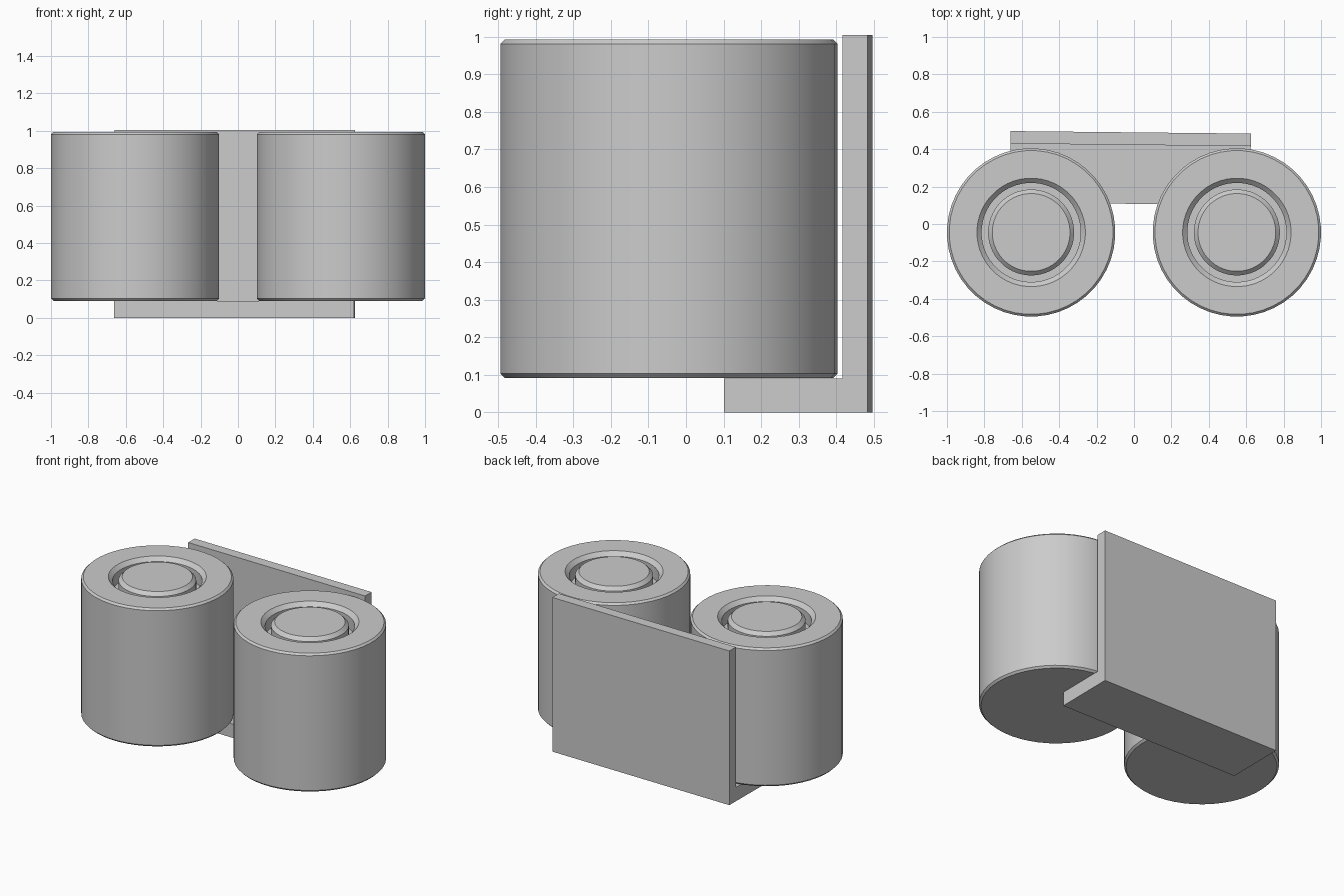
import bpy, bmesh
from math import sin, cos, pi, radians

if "Cube" in bpy.data.objects:
    bpy.data.objects.remove(bpy.data.objects["Cube"])

SIDES = 48


def make_object(name, bm):
    bmesh.ops.recalc_face_normals(bm, faces=bm.faces[:])
    mesh = bpy.data.meshes.new(name)
    bm.to_mesh(mesh)
    bm.free()
    obj = bpy.data.objects.new(name, mesh)
    bpy.context.collection.objects.link(obj)
    return obj


def lathe(name, profile, location):
    """Revolve (radius, z) points about z and cap both ends."""
    bm = bmesh.new()
    rings = []
    for r, z in profile:
        rings.append([bm.verts.new((r * cos(2 * pi * (i + 0.5) / SIDES),
                                    r * sin(2 * pi * (i + 0.5) / SIDES), z))
                      for i in range(SIDES)])
    for a, b in zip(rings, rings[1:]):
        for i in range(SIDES):
            j = (i + 1) % SIDES
            bm.faces.new((a[i], a[j], b[j], b[i]))
    bm.faces.new(rings[0])
    bm.faces.new(rings[-1])
    obj = make_object(name, bm)
    obj.location = location
    bpy.ops.object.select_all(action='DESELECT')
    obj.select_set(True)
    bpy.context.view_layer.objects.active = obj
    bpy.ops.object.shade_smooth_by_angle(angle=radians(30))
    return obj


def extrude_profile(name, profile, length):
    """Extrude a closed (y, z) profile along x, centred."""
    bm = bmesh.new()
    face = bm.faces.new([bm.verts.new((-length / 2, y, z)) for y, z in profile])
    new = bmesh.ops.extrude_face_region(bm, geom=[face])
    verts = [v for v in new["geom"] if isinstance(v, bmesh.types.BMVert)]
    bmesh.ops.translate(bm, verts=verts, vec=(length, 0, 0))
    return make_object(name, bm)


# Canisters: chamfered drum, ring groove in the top, round centre knob
canister = [(0.438, 0.091), (0.45, 0.103), (0.45, 0.981), (0.438, 0.993),
            (0.29, 0.993), (0.265, 0.968), (0.265, 0.89), (0.23, 0.89),
            (0.23, 0.971), (0.208, 0.993)]
for side, x in (("left", -0.55), ("right", 0.55)):
    lathe(side + "_canister", canister, (x, -0.045, 0))

# L-shaped bracket: back plate and foot, turned slightly about z
bracket = extrude_profile("wall_bracket",
                          [(0, 0), (0, 1.005), (-0.067, 1.005),
                           (-0.067, 0.09), (-0.382, 0.09), (-0.382, 0)], 1.285)
bracket.location = (-0.0175, 0.49, 0)
bracket.rotation_euler.z = radians(-0.6)
